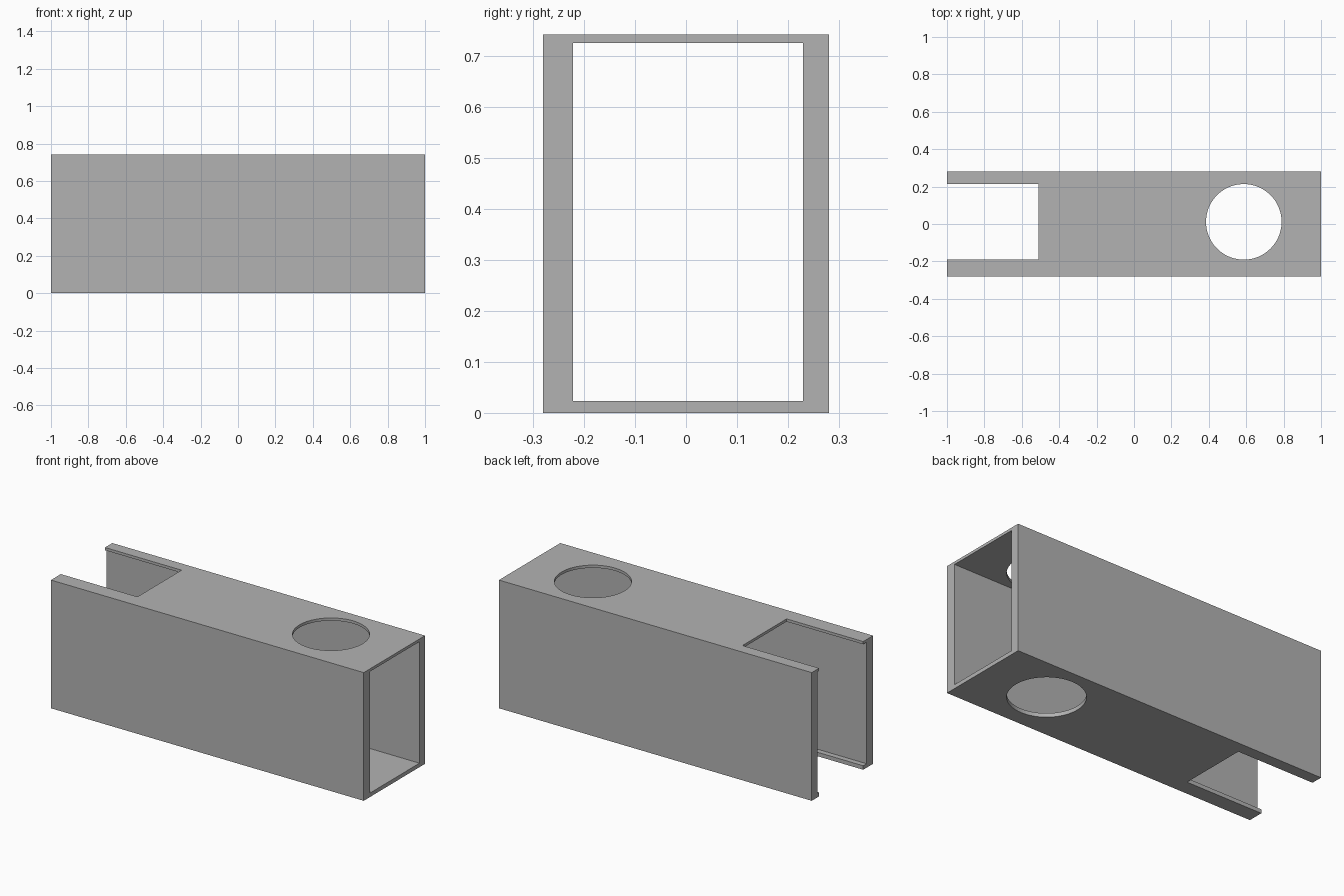
import bpy

if "Cube" in bpy.data.objects:
    bpy.data.objects.remove(bpy.data.objects["Cube"], do_unlink=True)

grey = bpy.data.materials.new("plain grey")
grey.use_nodes = True
grey.diffuse_color = (0.45, 0.45, 0.45, 1)
grey.node_tree.nodes["Principled BSDF"].inputs["Base Color"].default_value = grey.diffuse_color


def box(name, low, high):
    """Axis-aligned box between two corners."""
    bpy.ops.mesh.primitive_cube_add(size=1, location=[(a + b) / 2 for a, b in zip(low, high)])
    obj = bpy.context.object
    obj.name = name
    obj.scale = [b - a for a, b in zip(low, high)]
    bpy.ops.object.transform_apply(location=True, rotation=False, scale=True)
    obj.data.materials.append(grey)
    return obj


def cut(body, cutter):
    """Subtract a cutter, then remove it."""
    mod = body.modifiers.new("cut", 'BOOLEAN')
    mod.operation = 'DIFFERENCE'
    mod.solver = 'EXACT'
    mod.object = cutter
    bpy.context.view_layer.objects.active = body
    bpy.ops.object.modifier_apply(modifier=mod.name)
    bpy.data.objects.remove(cutter, do_unlink=True)


# Rectangular tube, open at both ends
tube = box("rectangular_tube", (-1, -0.28, 0), (1, 0.28, 0.741))
cut(tube, box("bore", (-1.1, -0.221, 0.023), (1.1, 0.229, 0.725)))

# End slot through top and bottom, leaving narrow lips
cut(tube, box("slot", (-1.1, -0.19, -0.1), (-0.51, 0.213, 0.9)))

# Round hole through top and bottom
bpy.ops.mesh.primitive_cylinder_add(vertices=96, radius=0.202, depth=2, location=(0.587, 0.0115, 0.37))
hole = bpy.context.object
hole.data.materials.append(grey)
cut(tube, hole)

# Smooth the hole rims, keep the corners sharp
bpy.ops.object.select_all(action='DESELECT')
tube.select_set(True)
bpy.context.view_layer.objects.active = tube
bpy.ops.object.shade_smooth_by_angle()
